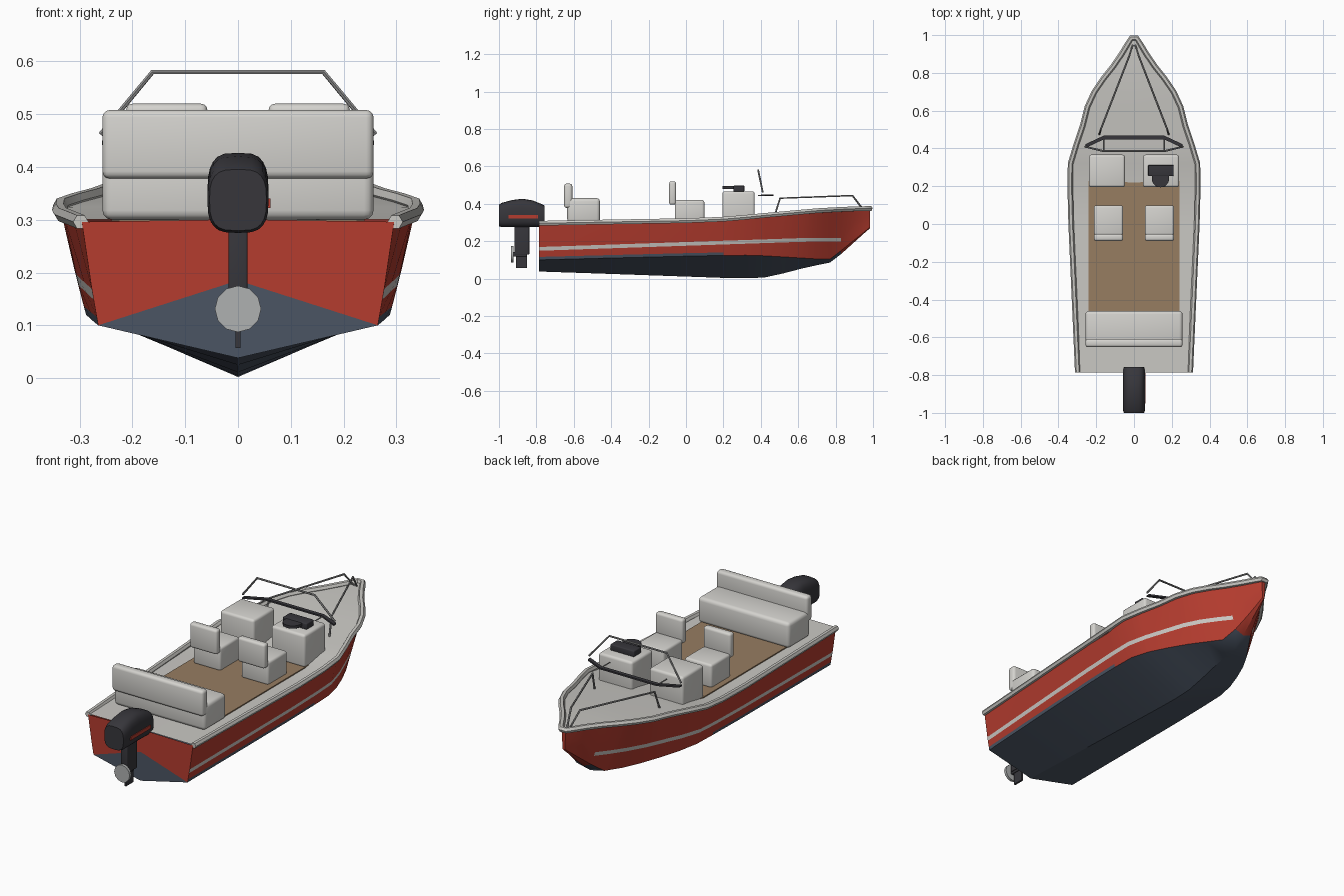
import bpy, bmesh, math
from mathutils import Vector

if "Cube" in bpy.data.objects:
    bpy.data.objects.remove(bpy.data.objects["Cube"], do_unlink=True)


def material(name, r, g, b):
    m = bpy.data.materials.new(name)
    m.use_nodes = True
    m.diffuse_color = (r, g, b, 1)
    m.node_tree.nodes["Principled BSDF"].inputs["Base Color"].default_value = (r, g, b, 1)
    return m


RED = material("hull red", .46, .045, .028)
BLUE = material("bottom slate blue", .07, .09, .125)
STRIPE = material("stripe pale grey", .6, .58, .55)
DECK = material("deck cream", .59, .58, .55)
VINYL = material("vinyl cream", .66, .65, .62)
FLOOR = material("floor tan", .31, .205, .12)
BLACK = material("motor charcoal", .038, .037, .044)
METAL = material("metal grey", .3, .3, .3)
PROP = material("propeller grey", .43, .44, .44)


def finish(obj, angle=35):
    bpy.ops.object.select_all(action='DESELECT')
    obj.select_set(True)
    bpy.context.view_layer.objects.active = obj
    bpy.ops.object.shade_smooth_by_angle(angle=math.radians(angle))
    return obj


def from_bmesh(name, bm, mats, angle=35):
    bmesh.ops.remove_doubles(bm, verts=bm.verts, dist=1e-5)
    bmesh.ops.recalc_face_normals(bm, faces=bm.faces)
    me = bpy.data.meshes.new(name)
    bm.to_mesh(me)
    bm.free()
    for m in mats:
        me.materials.append(m)
    obj = bpy.data.objects.new(name, me)
    bpy.context.collection.objects.link(obj)
    return finish(obj, angle)


def box(name, mat, lo, hi, bevel=0.0):
    """Box between two corners, with rounded edges if bevel is set."""
    bm = bmesh.new()
    bmesh.ops.create_cube(bm, size=1)
    lo, hi = Vector(lo), Vector(hi)
    for v in bm.verts:
        v.co = (lo + hi) / 2 + v.co * (hi - lo)
    if bevel:
        bmesh.ops.bevel(bm, geom=bm.edges[:], offset=bevel, segments=3,
                        profile=.5, affect='EDGES')
    return from_bmesh(name, bm, [mat], 50)


def tube(name, mat, points, radius):
    cu = bpy.data.curves.new(name, 'CURVE')
    cu.dimensions = '3D'
    cu.bevel_depth = radius
    cu.bevel_resolution = 1
    cu.use_fill_caps = True
    cu.materials.append(mat)
    sp = cu.splines.new('POLY')
    sp.points.add(len(points) - 1)
    for p, co in zip(sp.points, points):
        p.co = (*co, 1)
    obj = bpy.data.objects.new(name, cu)
    bpy.context.collection.objects.link(obj)
    finish_sel = bpy.context.view_layer.objects
    bpy.ops.object.select_all(action='DESELECT')
    obj.select_set(True)
    finish_sel.active = obj
    bpy.ops.object.convert(target='MESH')
    return finish(bpy.context.object, 50)


def mirrored(points):
    """Port points, then the same points back along starboard."""
    return points + [(-x, y, z) for x, y, z in reversed(points)]


# Hull stations: y, sheer half width, sheer z, chine half width, chine z, keel z
STATIONS = [
    (-.785, .296, .296, .265, .1, .038),
    (-.4, .313, .303, .277, .11, .025),
    (0, .331, .31, .288, .12, .011),
    (.2, .336, .318, .289, .124, .004),
    (.32, .334, .328, .286, .125, .002),
    (.42, .304, .338, .262, .122, .006),
    (.52, .27, .347, .222, .116, .028),
    (.62, .245, .356, .175, .11, .054),
    (.7, .208, .363, .128, .105, .072),
    (.77, .16, .367, .08, .104, .086),
    (.83, .112, .37, .048, .15, .132),
    (.9, .064, .373, .026, .207, .195),
    (.95, .034, .374, .014, .247, .24),
    (.985, .012, .375, .006, .276, .27),
]


def section(y, sw, sz, cw, cz, kz):
    """Half section from keel to sheer."""
    stripe = min(.159 + .034 * (y + .785), .208)
    rows = [cz + .016, stripe - .01, stripe + .01]
    if stripe - .01 < cz + .02:
        rows = [cz + (sz - cz) * f for f in (.2, .4, .6)]
    pts = [(0, y, kz), (cw, y, cz)]
    for z in rows:
        t = (z - cz) / (sz - cz)
        pts.append((cw + (sw - cw) * t + .02 * t * (1 - t) * cw, y, z))
    return pts + [(sw, y, sz)]


# Hull shell with bottom paint, chine band and side stripe
bm = bmesh.new()
for side in (1, -1):
    rings = [[bm.verts.new((side * x, y, z)) for x, y, z in section(*s)] for s in STATIONS]
    for a, b in zip(rings, rings[1:]):
        ya, yb = a[0].co.y, b[0].co.y
        for i in range(len(a) - 1):
            f = bm.faces.new((a[i], a[i + 1], b[i + 1], b[i]))
            if i == 0 and yb < .84 or i == 1 and yb < .21:
                f.material_index = 1
            elif i == 3 and yb < .84:
                f.material_index = 2
    # Transom with a raised blue wedge
    stern = rings[0]
    mid = bm.verts.new((0, stern[0].co.y, .185))
    top = bm.verts.new((0, stern[0].co.y, .301))
    bm.faces.new((stern[0], stern[1], mid)).material_index = 1
    bm.faces.new(stern[1:] + [top, mid])
    bow = bm.verts.new((0, rings[-1][-1].co.y, rings[-1][-1].co.z))
    bm.faces.new(rings[-1] + [bow])
from_bmesh("hull", bm, [RED, BLUE, STRIPE], 30)

# Deck surface, level aft and rising toward the bow
bm = bmesh.new()
rows = []
for y, sw, sz, *_ in STATIONS:
    z = .3 if y < .3 else sz - .004
    rows.append([bm.verts.new(p) for p in ((-sw, y, z), (0, y, z + .002), (sw, y, z))])
for a, b in zip(rows, rows[1:]):
    for i in range(2):
        bm.faces.new((a[i], a[i + 1], b[i + 1], b[i]))
from_bmesh("deck", bm, [DECK])
box("cockpit_floor", FLOOR, (-.24, -.5, .298), (.24, .285, .306))

# Gunwale rail round the whole sheer
sheer = [(sw + .002, y, sz) for y, sw, sz, *_ in STATIONS]
tube("gunwale", DECK, mirrored(sheer), .0145)

# Stern bench
box("bench_base", VINYL, (-.257, -.635, .3), (.257, -.46, .43), .018)
box("bench_back", VINYL, (-.257, -.652, .378), (.257, -.608, .508), .014)

# Paired seats and consoles
for side, label in ((1, "left"), (-1, "right")):
    def pair(part, x0, x1, y0, y1, z0, z1, bevel):
        xs = sorted((side * x0, side * x1))
        box(label + "_" + part, VINYL, (xs[0], y0, z0), (xs[1], y1, z1), bevel)
    pair("seat", .058, .212, -.06, .098, .3, .42, .012)
    pair("seat_back", .058, .212, -.09, -.053, .395, .52, .012)
    pair("console", .048, .239, .195, .367, .3, .467, .013)

# Helm: dashboard box and steering wheel
box("helm_dash", BLACK, (.075, .253, .465), (.21, .312, .497), .005)
bm = bmesh.new()
bmesh.ops.create_cone(bm, cap_ends=True, segments=20, radius1=.046, radius2=.046, depth=.014)
bmesh.ops.translate(bm, verts=bm.verts, vec=(.14, .24, .487))
from_bmesh("steering_wheel", bm, [BLACK])

# Windshield frame and its dark sill
tube("windshield_frame", METAL, mirrored([(.26, .41, .462), (.162, .386, .58)]), .005)
bm = bmesh.new()
strip = [(.258, .412), (.16, .458), (-.16, .458), (-.258, .412)]
for (xa, ya), (xb, yb) in zip(strip, strip[1:]):
    bm.faces.new([bm.verts.new(p) for p in ((xa, ya - .01, .442), (xb, yb - .01, .442),
                                            (xb, yb + .01, .442), (xa, ya + .01, .442))])
bmesh.ops.remove_doubles(bm, verts=bm.verts, dist=1e-4)
ext = bmesh.ops.extrude_face_region(bm, geom=bm.faces[:])
for v in ext["geom"]:
    if isinstance(v, bmesh.types.BMVert):
        v.co.z += .008
from_bmesh("windshield_sill", bm, [BLACK])
for side, label in ((1, "left"), (-1, "right")):
    tube(label + "_sill_post", METAL, [(side * .16, .455, .445), (side * .16, .385, .445)], .003)

# Bow rail
tube("bow_rail", METAL, mirrored([(.183, .475, .34), (.175, .503, .43),
                                  (.025, .89, .444), (.008, .945, .372)]), .005)

# Outboard cowl: rounded section swept along y, crowned in the middle
bm = bmesh.new()
rings = []
for y, crown, s in ((-1, .4, .93), (-.985, .405, 1), (-.93, .42, 1), (-.875, .427, 1),
                    (-.82, .418, 1), (-.775, .4, 1), (-.757, .395, .93)):
    ring = []
    half = (crown - .275) / 2
    for k in range(24):
        a = math.tau * k / 24
        c, d = math.cos(a), math.sin(a)
        x = math.copysign(abs(c) ** .6, c) * .058 * s
        z = .275 + half + math.copysign(abs(d) ** .7, d) * half * s
        ring.append(bm.verts.new((x, y, z)))
    rings.append(ring)
for a, b in zip(rings, rings[1:]):
    for k in range(24):
        bm.faces.new((a[k], a[k - 1], b[k - 1], b[k]))
bm.faces.new(rings[0])
bm.faces.new(rings[-1])
from_bmesh("motor_cowl", bm, [BLACK], 40)
box("cowl_stripe", RED, (.054, -.95, .322), (.0615, -.79, .34))

# Outboard leg, fin and propeller disc
box("motor_leg", BLACK, (-.018, -.918, .128), (.018, -.838, .3), .004)
box("motor_fin", BLACK, (-.005, -.908, .057), (.005, -.85, .135))
box("propeller_hub", BLACK, (-.012, -.925, .118), (.012, -.85, .142), .004)
bm = bmesh.new()
bmesh.ops.create_cone(bm, cap_ends=True, segments=12, radius1=.044, radius2=.044, depth=.014)
for v in bm.verts:
    x, y, z = v.co
    v.co = (x, z - .928, y + .131)
from_bmesh("propeller", bm, [PROP])
